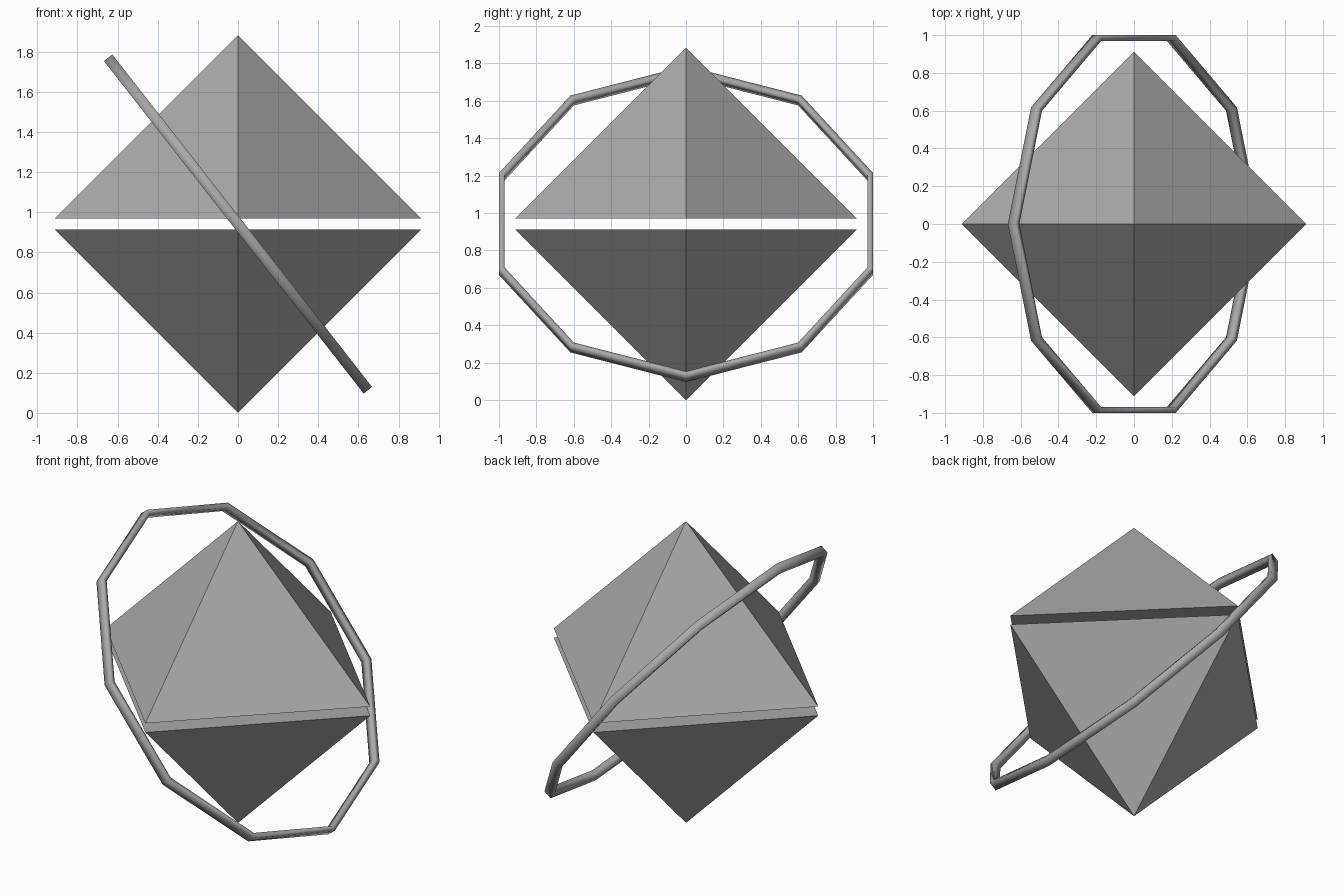
import bpy
import bmesh
import math
from mathutils import Matrix, Vector

cube = bpy.data.objects.get("Cube")
if cube:
    bpy.data.objects.remove(cube, do_unlink=True)

HALF = 0.913       # half diagonal and height of each pyramid
GAP = 0.057        # slit between the two pyramids
CENTRE = HALF + GAP / 2

grey = bpy.data.materials.new("Mid grey")
grey.use_nodes = True
grey.diffuse_color = (0.4, 0.4, 0.4, 1)
grey.node_tree.nodes["Principled BSDF"].inputs["Base Color"].default_value = (0.4, 0.4, 0.4, 1)


def add_object(name, bm, smooth=False):
    bmesh.ops.recalc_face_normals(bm, faces=bm.faces)
    for f in bm.faces:
        f.smooth = smooth
    mesh = bpy.data.meshes.new(name)
    bm.to_mesh(mesh)
    bm.free()
    mesh.materials.append(grey)
    obj = bpy.data.objects.new(name, mesh)
    bpy.context.collection.objects.link(obj)
    return obj


# Two closed square pyramids, corners on the x and y axes
def pyramid(name, base_z, direction):
    bm = bmesh.new()
    base = [bm.verts.new((HALF * x, HALF * y, base_z))
            for x, y in ((1, 0), (0, 1), (-1, 0), (0, -1))]
    apex = bm.verts.new((0, 0, base_z + direction * HALF))
    bm.faces.new(base)
    for i in range(4):
        bm.faces.new((base[i], base[(i + 1) % 4], apex))
    add_object(name, bm)


pyramid("upper_pyramid", HALF + GAP, 1)
pyramid("lower_pyramid", HALF, -1)

# Tilted ten-sided ring: a small rectangle spun about the ring axis
outer = 1 / math.cos(math.radians(18))
inner = outer - 0.0315
half_width = 0.0265
bm = bmesh.new()
corners = [bm.verts.new((r, 0, z)) for r, z in
           ((inner, -half_width), (outer, -half_width),
            (outer, half_width), (inner, half_width))]
edges = [bm.edges.new((corners[i], corners[(i + 1) % 4])) for i in range(4)]
bmesh.ops.spin(bm, geom=corners + edges, cent=(0, 0, 0), axis=(0, 0, 1),
               angle=math.tau, steps=10, use_merge=True)
bmesh.ops.remove_doubles(bm, verts=bm.verts, dist=0.0005)
bmesh.ops.transform(
    bm, verts=bm.verts,
    matrix=Matrix.Translation(Vector((0, 0, CENTRE))) @ Matrix.Rotation(math.radians(52), 4, 'Y'))
add_object("tilted_ring", bm, smooth=True)
